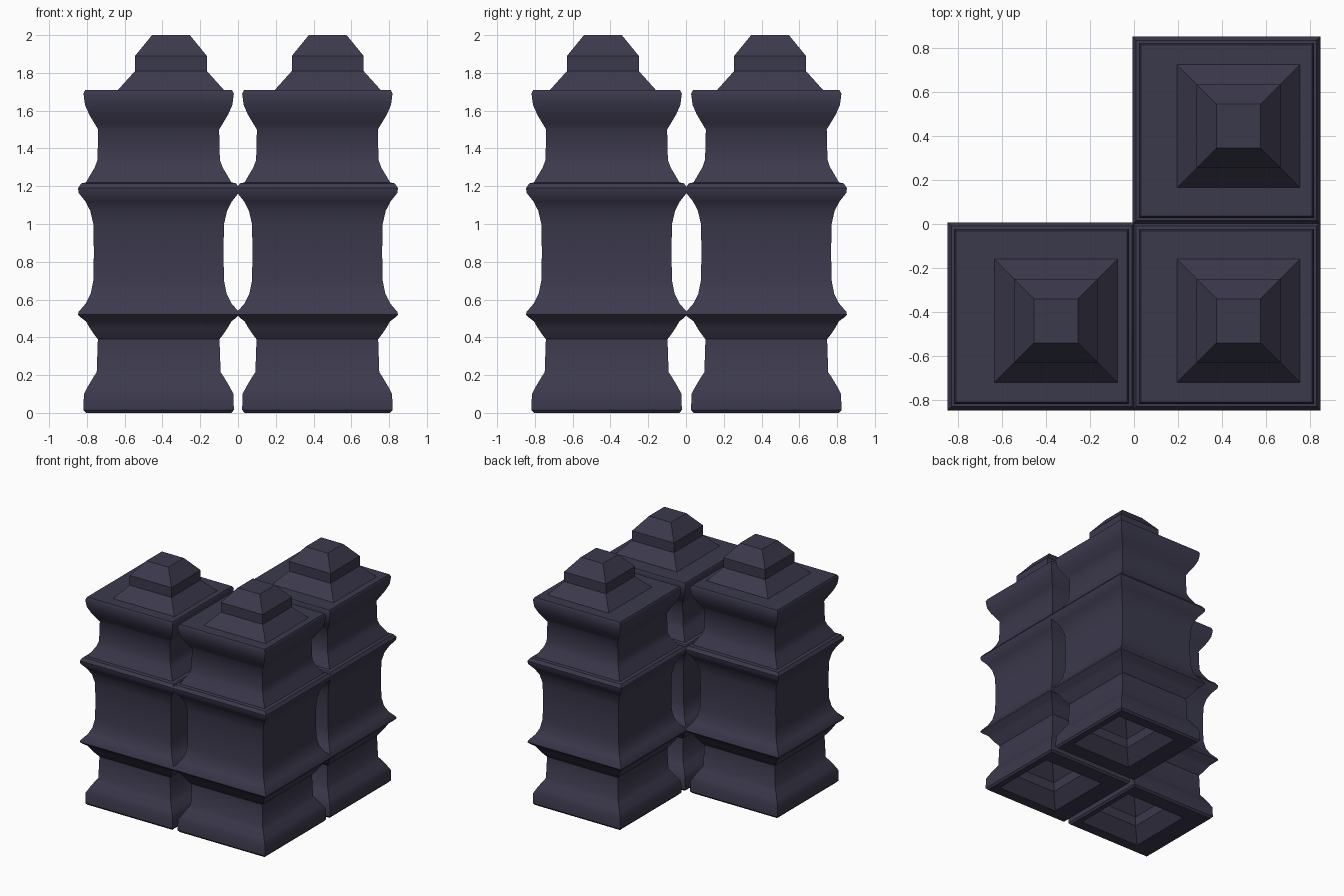
import bpy, bmesh

if "Cube" in bpy.data.objects:
    bpy.data.objects.remove(bpy.data.objects["Cube"])

stone = bpy.data.materials.new("dark slate")
stone.diffuse_color = (0.044, 0.041, 0.073, 1)
stone.use_nodes = True
stone.node_tree.nodes["Principled BSDF"].inputs["Base Color"].default_value = stone.diffuse_color

# (z, half width) of the square tower, from bottom to top
BODY = [(0.0, 0.385), (0.015, 0.398), (0.10, 0.396), (0.14, 0.375), (0.19, 0.345),
        (0.215, 0.328), (0.39, 0.322), (0.42, 0.345), (0.45, 0.365), (0.485, 0.385),
        (0.505, 0.412), (0.52, 0.427), (0.535, 0.424), (0.58, 0.385), (0.63, 0.360),
        (0.70, 0.346), (0.85, 0.343), (1.00, 0.346), (1.07, 0.362), (1.12, 0.388),
        (1.165, 0.424), (1.19, 0.427), (1.215, 0.410), (1.22, 0.385), (1.26, 0.362),
        (1.30, 0.338), (1.34, 0.324), (1.50, 0.320), (1.53, 0.338), (1.58, 0.368),
        (1.63, 0.390), (1.69, 0.398), (1.71, 0.388)]
# stepped peg on the roof; the same shape is hollowed out underneath
PEG = [(0.0, 0.28), (0.10, 0.19), (0.18, 0.19), (0.29, 0.10)]


def tower(name, cx, cy, peg_x, peg_y):
    rings = [(0.29 - 0.0 if i == 0 else z, h, peg_x, peg_y)
             for i, (z, h) in enumerate(reversed(PEG))]      # socket below
    rings += [(z, h, cx, cy) for z, h in BODY]               # moulded body
    rings += [(1.71 + z, h, peg_x, peg_y) for z, h in PEG]   # peg above
    bm = bmesh.new()
    loops = [[bm.verts.new((x + sx * h, y + sy * h, z))
              for sx, sy in ((-1, -1), (1, -1), (1, 1), (-1, 1))]
             for z, h, x, y in rings]
    for a, b in zip(loops, loops[1:]):
        for i in range(4):
            j = (i + 1) % 4
            bm.faces.new((a[i], a[j], b[j], b[i]))
    bm.faces.new(loops[0][::-1])
    bm.faces.new(loops[-1])
    bmesh.ops.recalc_face_normals(bm, faces=bm.faces)
    me = bpy.data.meshes.new(name)
    bm.to_mesh(me)
    bm.free()
    me.materials.append(stone)
    ob = bpy.data.objects.new(name, me)
    bpy.context.collection.objects.link(ob)
    bpy.ops.object.select_all(action='DESELECT')
    ob.select_set(True)
    bpy.context.view_layer.objects.active = ob
    bpy.ops.object.shade_smooth_by_angle(angle=0.6)


# three towers in an L
tower("left_front_tower", -0.42, -0.42, -0.355, -0.44)
tower("right_front_tower", 0.42, -0.42, 0.475, -0.44)
tower("right_back_tower", 0.42, 0.425, 0.475, 0.445)
